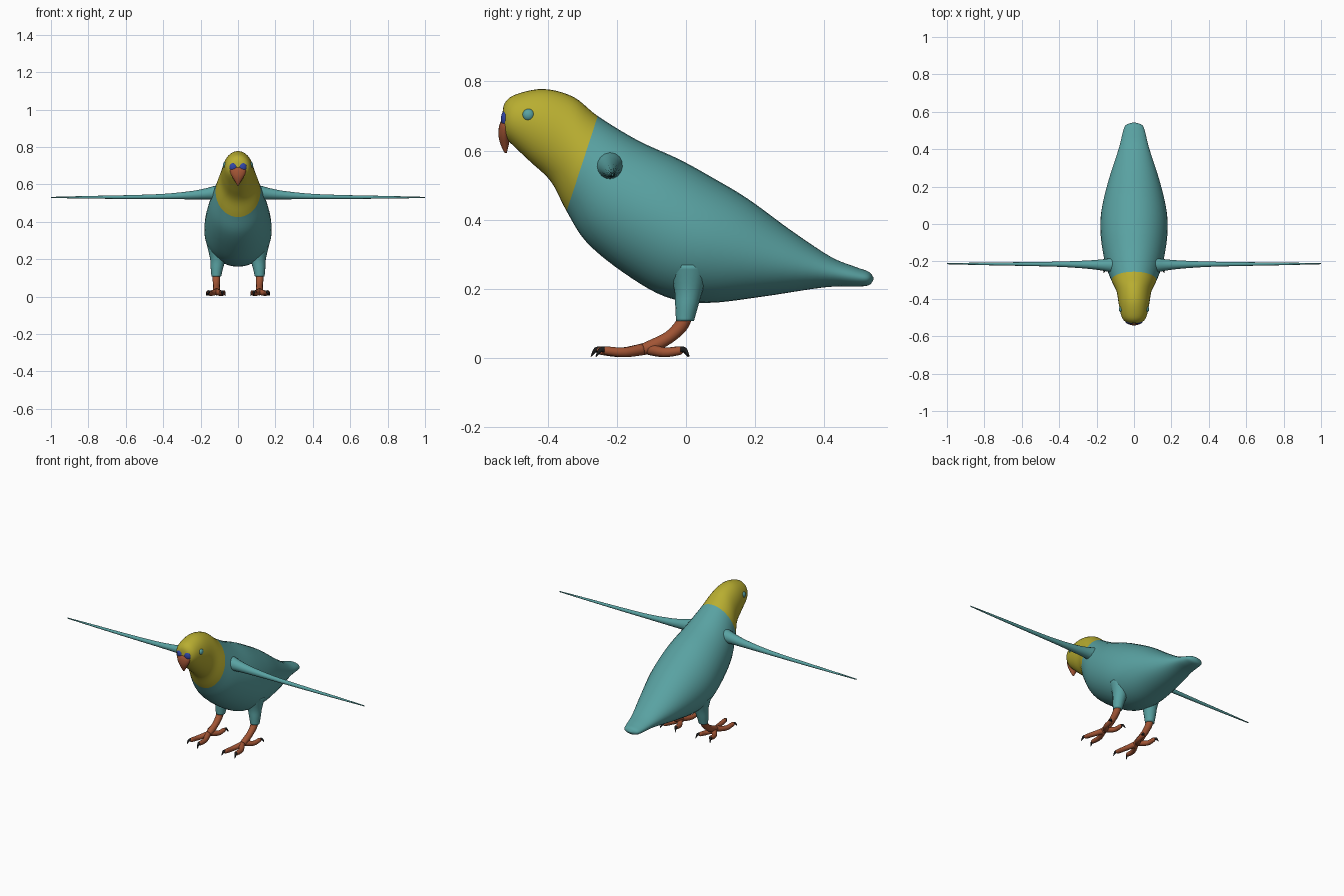
import bpy, bmesh, math
from mathutils import Vector

if "Cube" in bpy.data.objects:
    bpy.data.objects.remove(bpy.data.objects["Cube"])


def material(name, rgb):
    m = bpy.data.materials.new(name)
    m.diffuse_color = (*rgb, 1)
    m.use_nodes = True
    m.node_tree.nodes["Principled BSDF"].inputs["Base Color"].default_value = m.diffuse_color
    return m


TEAL = material("teal", (0.10, 0.36, 0.36))
YELLOW = material("yellow", (0.48, 0.42, 0.03))
ORANGE = material("orange", (0.36, 0.09, 0.035))
BLUE = material("blue", (0.03, 0.06, 0.38))
BLACK = material("black", (0.012, 0.012, 0.012))


def finish(name, bm, mat):
    bmesh.ops.recalc_face_normals(bm, faces=bm.faces)
    me = bpy.data.meshes.new(name)
    bm.to_mesh(me)
    bm.free()
    me.materials.append(mat)
    me.shade_smooth()
    ob = bpy.data.objects.new(name, me)
    bpy.context.collection.objects.link(ob)
    return ob


def smooth_rows(rows, steps):
    """Catmull-Rom interpolation through rows of numbers."""
    out = []
    for i in range(len(rows) - 1):
        a, b, c, d = (rows[max(0, min(len(rows) - 1, k))] for k in (i - 1, i, i + 1, i + 2))
        for s in range(steps):
            t = s / steps
            out.append([0.5 * (2 * q + (r - p) * t + (2 * p - 5 * q + 4 * r - w) * t * t
                               + (3 * q - p - 3 * r + w) * t ** 3)
                        for p, q, r, w in zip(a, b, c, d)])
    out.append(list(rows[-1]))
    return out


def loft(name, rings, mat, sides=16, caps=(True, True)):
    """Skin elliptical rings given as (centre, half axis, half axis)."""
    bm = bmesh.new()
    loops = []
    for c, u, v in rings:
        loops.append([bm.verts.new(c + u * math.cos(2 * math.pi * k / sides)
                                   + v * math.sin(2 * math.pi * k / sides)) for k in range(sides)])
    for a, b in zip(loops, loops[1:]):
        for k in range(sides):
            n = (k + 1) % sides
            bm.faces.new((a[k], a[n], b[n], b[k]))
    if caps[0]:
        bm.faces.new(loops[0])
    if caps[1]:
        bm.faces.new(loops[-1])
    return finish(name, bm, mat)


def tube(name, rows, mat, sides=12, steps=4):
    """Round tapering limb through rows of (x, y, z, radius)."""
    pts = smooth_rows(rows, steps)
    rings = []
    for i, p in enumerate(pts):
        d = Vector(pts[min(i + 1, len(pts) - 1)][:3]) - Vector(pts[max(i - 1, 0)][:3])
        ref = Vector((1, 0, 0)) if abs(d.normalized().x) < 0.8 else Vector((0, 0, 1))
        u = d.cross(ref).normalized()
        v = d.cross(u).normalized()
        rings.append((Vector(p[:3]), u * p[3], v * p[3]))
    return loft(name, rings, mat, sides)


def ball(name, loc, radii, mat):
    bm = bmesh.new()
    bmesh.ops.create_uvsphere(bm, u_segments=20, v_segments=12, radius=1)
    for v in bm.verts:
        v.co = Vector([v.co[k] * radii[k] + loc[k] for k in range(3)])
    return finish(name, bm, mat)


# Head and body: slanted sections (top y, top z, bottom y, bottom z, half width)
sections = [
    (-0.531, 0.695, -0.531, 0.685, 0.005),
    (-0.524, 0.737, -0.525, 0.643, 0.042),
    (-0.490, 0.763, -0.503, 0.618, 0.066),
    (-0.410, 0.778, -0.450, 0.568, 0.081),
    (-0.325, 0.755, -0.390, 0.510, 0.094),
    (-0.255, 0.700, -0.345, 0.425, 0.120),
    (-0.140, 0.630, -0.287, 0.335, 0.152),
    (-0.020, 0.575, -0.180, 0.247, 0.174),
    (0.080, 0.520, -0.060, 0.178, 0.180),
    (0.180, 0.460, 0.060, 0.160, 0.165),
    (0.300, 0.372, 0.220, 0.178, 0.128),
    (0.417, 0.294, 0.400, 0.205, 0.080),
    (0.490, 0.264, 0.490, 0.207, 0.060),
    (0.528, 0.250, 0.528, 0.211, 0.045),
    (0.542, 0.233, 0.542, 0.227, 0.008),
]
STEPS = 5
rings = []
for ty, tz, by, bz, w in smooth_rows(sections, STEPS):
    top, bot = Vector((0, ty, tz)), Vector((0, by, bz))
    rings.append(((top + bot) / 2, Vector((w, 0, 0)), (top - bot) / 2))
split = 5 * STEPS
loft("head", rings[:split + 1], YELLOW, 36, (True, False))
loft("body", rings[split:], TEAL, 36, (False, True))

# Beak: hooked, rows of (centre y, z, half width, half depth)
beak = [(-0.520, 0.690, 0.036, 0.012), (-0.522, 0.672, 0.043, 0.018),
        (-0.525, 0.645, 0.034, 0.017), (-0.524, 0.618, 0.018, 0.012),
        (-0.521, 0.593, 0.003, 0.003)]
loft("beak", [(Vector((0, y, z)), Vector((w, 0, 0)), Vector((0, d, 0)))
              for y, z, w, d in smooth_rows(beak, 4)], ORANGE, 20)

for s, side in ((1, "left"), (-1, "right")):
    # Face details
    ball(f"{side}_cere", (s * 0.024, -0.518, 0.692), (0.023, 0.017, 0.026), BLUE)
    ball(f"{side}_eye", (s * 0.067, -0.455, 0.703), (0.014, 0.018, 0.018), TEAL)

    # Wing: thin spike flaring into the shoulder
    tube(f"{side}_wing", [(s * x, y, z, r) for x, y, z, r in (
        (0.07, -0.220, 0.555, 0.050), (0.12, -0.220, 0.554, 0.039),
        (0.17, -0.219, 0.549, 0.030), (0.25, -0.217, 0.542, 0.022),
        (0.40, -0.215, 0.535, 0.014), (0.60, -0.214, 0.532, 0.010),
        (0.80, -0.213, 0.531, 0.007), (1.00, -0.212, 0.530, 0.003))], TEAL, 16)

    # Feathered thigh
    thigh = [(0.100, 0.012, 0.27, 0.065), (0.107, 0.008, 0.20, 0.042),
             (0.113, 0.002, 0.15, 0.033), (0.116, -0.003, 0.108, 0.026)]
    loft(f"{side}_thigh", [(Vector((s * x, y, z)), Vector((r, 0, 0)), Vector((0, r, 0)))
                           for x, y, z, r in smooth_rows(thigh, 4)], TEAL)

    # Shank
    tube(f"{side}_shank", [(s * x, y, z, r) for x, y, z, r in (
        (0.116, 0.000, 0.125, 0.020), (0.116, -0.015, 0.093, 0.020),
        (0.115, -0.050, 0.060, 0.018), (0.115, -0.100, 0.034, 0.019),
        (0.115, -0.145, 0.020, 0.014))], ORANGE)

    # Two toes forward, two back, each with a curved claw
    for n, (tx, ty) in enumerate(((0.088, -0.245), (0.152, -0.232),
                                  (0.080, -0.022), (0.156, -0.018))):
        base = Vector((0.115, -0.125 if n < 2 else -0.105, 0.026))
        tip = Vector((tx, ty, 0.022))
        d = (tip - base).normalized()
        mid = base.lerp(tip, 0.5) + Vector(((tx - 0.115) * 0.3, 0, -0.007))
        path = [(*base, 0.017), (*mid, 0.014), (*tip, 0.012), (*(tip + d * 0.009), 0.006)]
        tube(f"{side}_toe_{n + 1}", [(s * x, y, z, r) for x, y, z, r in path], ORANGE)
        claw = [(*(tip + Vector((0, 0, 0.002))), 0.009),
                (*(tip + d * 0.016 + Vector((0, 0, 0.003))), 0.007),
                (*(tip + d * 0.030 + Vector((0, 0, -0.016))), 0.0015)]
        tube(f"{side}_claw_{n + 1}", [(s * x, y, z, r) for x, y, z, r in claw], BLACK, 8)
